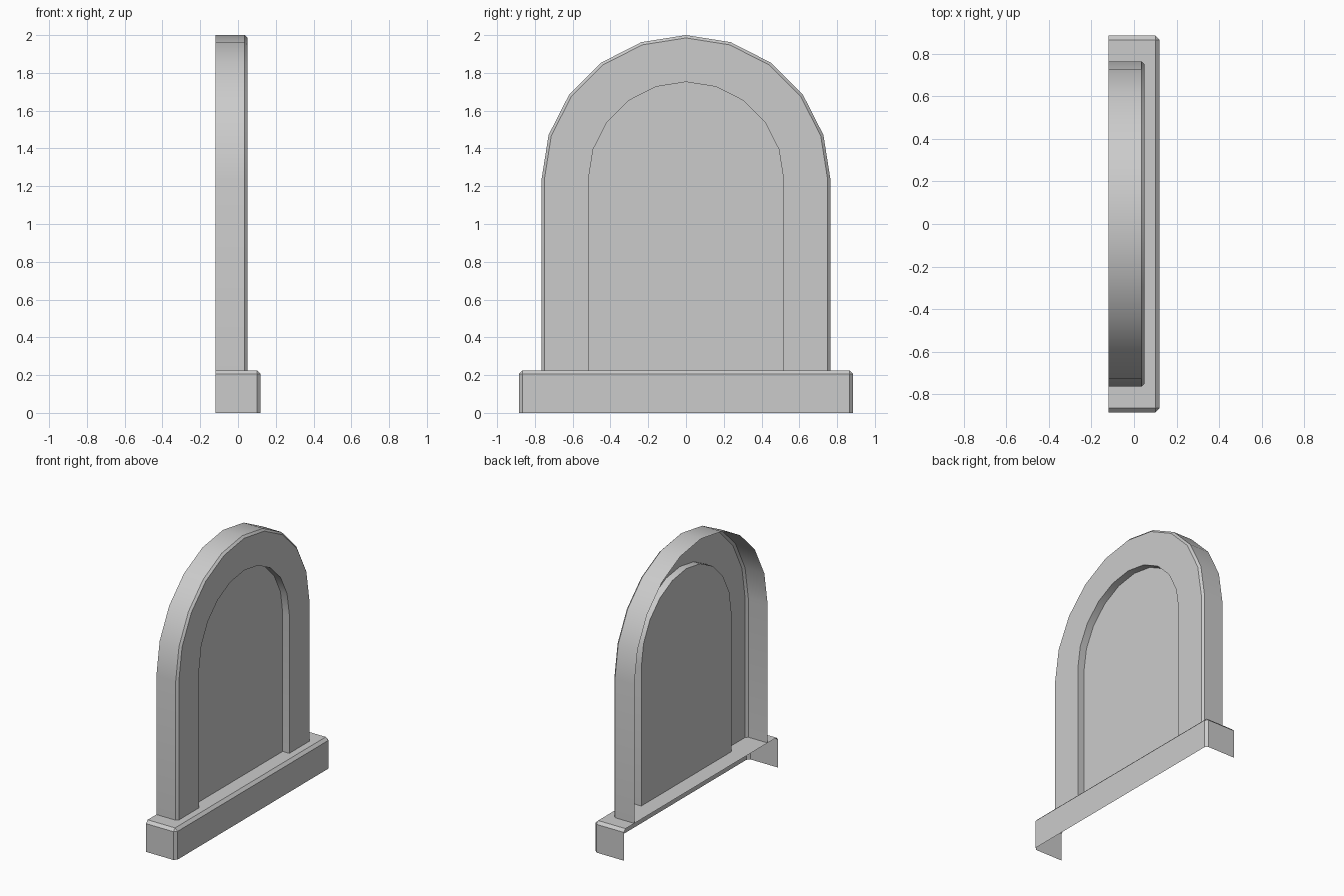
import bpy, bmesh
from math import sin, cos, pi

if "Cube" in bpy.data.objects:
    bpy.data.objects.remove(bpy.data.objects["Cube"])

SILL_TOP = 0.225
SPRING = 1.235      # height where the arch starts
SEGMENTS = 10


def add_object(name, bm):
    mesh = bpy.data.meshes.new(name)
    bm.to_mesh(mesh)
    bm.free()
    obj = bpy.data.objects.new(name, mesh)
    bpy.context.collection.objects.link(obj)
    bpy.ops.object.select_all(action='DESELECT')
    obj.select_set(True)
    bpy.context.view_layer.objects.active = obj
    bpy.ops.object.shade_smooth_by_angle(angle=pi / 6)
    return obj


def arch(bm, x, r):
    """Open arch outline in the plane at x, from the -y foot over to the +y foot."""
    pts = [(-r, SILL_TOP)]
    for i in range(SEGMENTS + 1):
        a = pi * i / SEGMENTS
        pts.append((-r * cos(a), SPRING + r * sin(a)))
    pts.append((r, SILL_TOP))
    return [bm.verts.new((x, y, z)) for y, z in pts]


def bridge(bm, a, b):
    for i in range(len(a) - 1):
        bm.faces.new((a[i], b[i], b[i + 1], a[i + 1]))


# Arched frame: outer wall, chamfer, front ring, recess wall
bm = bmesh.new()
loops = [arch(bm, x, r) for x, r in
         ((-0.12, 0.765), (0.035, 0.765), (0.05, 0.75), (0.05, 0.517), (-0.003, 0.517))]
for a, b in zip(loops, loops[1:]):
    bridge(bm, a, b)
add_object("arched_frame", bm)

# Recessed panel
bm = bmesh.new()
bm.faces.new(arch(bm, -0.003, 0.517)[::-1])
add_object("recessed_panel", bm)

# Sill: chamfered box, open at the back and underneath
bm = bmesh.new()
bmesh.ops.create_cube(bm, size=1)
for v in bm.verts:
    v.co = (v.co.x * 0.24, v.co.y * 1.77, (v.co.z + 0.5) * SILL_TOP)
bm.normal_update()


def is_open(face):
    return face.normal.x < -0.9 or face.normal.z < -0.9


edges = [e for e in bm.edges if not any(is_open(f) for f in e.link_faces)]
bmesh.ops.bevel(bm, geom=edges, offset=0.02, segments=1, affect='EDGES')
bm.normal_update()
bmesh.ops.delete(bm, geom=[f for f in bm.faces if is_open(f)], context='FACES')
add_object("sill", bm)
